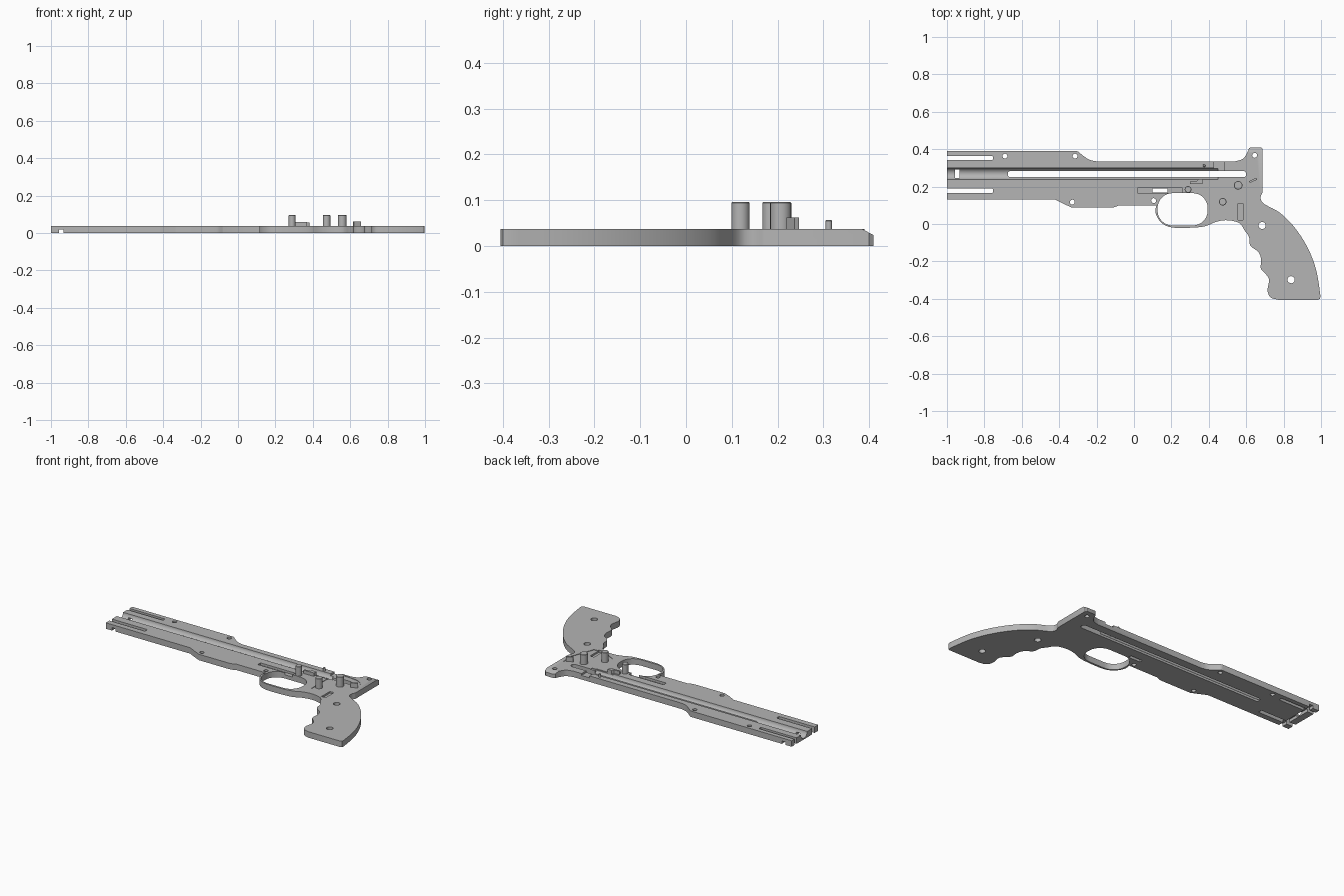
import bpy, bmesh
from math import cos, sin, pi
from mathutils import Vector

if "Cube" in bpy.data.objects:
    bpy.data.objects.remove(bpy.data.objects["Cube"])

TOP = 0.037
grey = bpy.data.materials.new("plain grey")
grey.use_nodes = True
grey.diffuse_color = (0.46, 0.46, 0.46, 1)
grey.node_tree.nodes["Principled BSDF"].inputs["Base Color"].default_value = grey.diffuse_color


def prism(name, points, low, high, axis="z"):
    """Extrude a closed profile along z, or a (y, z) profile along x."""
    bm = bmesh.new()
    place = (lambda a, b: (a, b, low)) if axis == "z" else (lambda a, b: (low, a, b))
    face = bm.faces.new([bm.verts.new(place(a, b)) for a, b in points])
    moved = bmesh.ops.extrude_face_region(bm, geom=[face])["geom"]
    step = Vector((0, 0, high - low)) if axis == "z" else Vector((high - low, 0, 0))
    bmesh.ops.translate(bm, vec=step, verts=[v for v in moved if isinstance(v, bmesh.types.BMVert)])
    bmesh.ops.recalc_face_normals(bm, faces=bm.faces)
    mesh = bpy.data.meshes.new(name)
    bm.to_mesh(mesh)
    bm.free()
    mesh.materials.append(grey)
    obj = bpy.data.objects.new(name, mesh)
    bpy.context.collection.objects.link(obj)
    return obj


def circle(x, y, r, n=24):
    return [(x + r * cos(2 * pi * i / n), y + r * sin(2 * pi * i / n)) for i in range(n)]


def rounded(x0, x1, y0, y1, r, n=8):
    """Rectangle with rounded corners."""
    points = []
    corners = [(x1 - r, y1 - r), (x0 + r, y1 - r), (x0 + r, y0 + r), (x1 - r, y0 + r)]
    for k, (cx, cy) in enumerate(corners):
        for i in range(n + 1):
            a = pi / 2 * (k + i / n)
            points.append((cx + r * cos(a), cy + r * sin(a)))
    return points


def box(x0, x1, y0, y1):
    return [(x0, y0), (x1, y0), (x1, y1), (x0, y1)]


def smooth(points, steps=5):
    """Curve through the given points."""
    p = [Vector(q) for q in points]
    p = [p[0]] + p + [p[-1]]
    out = []
    for a, b, c, d in zip(p, p[1:], p[2:], p[3:]):
        for i in range(steps):
            t = i / steps
            out.append(tuple(0.5 * (2 * b + (c - a) * t + (2 * a - 5 * b + 4 * c - d) * t ** 2
                                    + (3 * b - a - 3 * c + d) * t ** 3)))
    return out + [tuple(points[-1])]


def finish(obj):
    bpy.ops.object.select_all(action="DESELECT")
    obj.select_set(True)
    bpy.context.view_layer.objects.active = obj
    bpy.ops.object.shade_smooth_by_angle()


# Outline: barrel top, rear sight bump, grip back, finger grooves, guard, fore-end
top_edge = [(-1, .39), (-.31, .39)] + smooth([(-.3, .388), (-.265, .36), (-.235, .342), (-.2, .335)])
sight = smooth([(.54, .335), (.58, .347), (.602, .375), (.615, .405)]) + [(.625, .41), (.68, .41), (.688, .4)]
back = smooth([(.688, .17), (.677, .14), (.695, .108), (.78, .06), (.86, -.02), (.93, -.13),
               (.975, -.25), (.997, -.385)])
heel = [(.995, -.4), (.985, -.405)]
fingers = smooth([(.77, -.405), (.73, -.392), (.714, -.355), (.722, -.3), (.705, -.268), (.678, -.238),
                  (.68, -.19), (.665, -.15), (.622, -.115), (.615, -.07), (.592, -.035), (.562, .005),
                  (.5, .02), (.44, .012), (.38, -.012), (.3, -.02), (.2, -.018), (.145, .008),
                  (.115, .06), (.12, .1)])
fore_end = smooth([(-.08, .1), (-.105, .09), (-.13, .087)]) + smooth([(-.33, .087), (-.37, .105), (-.42, .13)])
body = prism("pistol_frame_plate", top_edge + sight + back + heel + fingers + fore_end + [(-1, .13)], 0, TOP)

# Openings cut right through
through = [
    rounded(.126, .394, -.008, .165, .08),       # trigger guard
    rounded(-.675, .6, .25, .284, .016),         # long slot
    rounded(-1.1, -.755, .342, .363, .004),      # upper muzzle slot
    rounded(-1.1, -.755, .165, .19, .004),       # lower muzzle slot
    box(.1, .18, .169, .189),                    # trigger spring window
]
screws = [(-.69, .363, .013), (-.315, .363, .013), (-.33, .117, .013), (.105, .125, .013),
          (.645, .367, .013), (.685, -.008, .019), (.84, -.298, .019)]
through += [circle(*s) for s in screws]
cutters = [prism("opening", p, -.1, .1) for p in through]

# Recesses from the upper face
pocket = [(.45, .075), (.54, .027), (.61, .033), (.665, .18)] + smooth([(.66, .26), (.61, .31), (.5, .325)]) + [(.45, .25)]
recesses = [
    (pocket, .003),
    (box(.02, .26, .165, .192), .014),           # spring seat
    (box(.555, .583, .022, .11), .014),          # sear spring seat
    (box(.428, .484, .27, .35), .012),           # latch notch
    (box(.33, .48, .235, .25), .006),            # trigger bar track
]
cutters += [prism("recess", p, TOP - depth, .1) for p, depth in recesses]

# Half-round barrel groove, underside cross channel and rear bevel
cutters.append(prism("barrel_groove", circle(.269, TOP + .001, .031, 32), -1.1, .45, "x"))
cutters.append(prism("cross_channel", box(-.957, -.932, -1, 1), -.1, .018))
cutters.append(prism("rear_bevel", [(.385, TOP), (.45, .002), (.45, .1), (.385, .1)], .59, .75, "x"))

bpy.context.view_layer.objects.active = body
for cutter in cutters:
    cutter.hide_render = True
    mod = body.modifiers.new("cut", "BOOLEAN")
    mod.operation = "DIFFERENCE"
    mod.solver = "EXACT"
    mod.object = cutter
    bpy.ops.object.modifier_apply(modifier=mod.name)
    bpy.data.objects.remove(cutter)
finish(body)

# Pivot posts with a slight bevelled rim
posts = [("trigger_post", .289, .185, .018, .096), ("sear_post", .474, .119, .02, .096),
         ("hammer_post", .557, .207, .023, .096), ("latch_pin", .375, .312, .007, .057)]
for name, x, y, r, height in posts:
    post = prism(name, circle(x, y, r), TOP - .012, height)
    rim = post.modifiers.new("rim", "BEVEL")
    rim.width = .002
    rim.limit_method = "ANGLE"
    finish(post)

# Low stops
finish(prism("trigger_stop", [(.3, .215), (.37, .217), (.37, .24), (.345, .24), (.335, .228), (.3, .226)],
             TOP - .012, .058))
finish(prism("hammer_stop", [(.62, .219), (.658, .237), (.653, .247), (.615, .229)], TOP - .012, .062))
